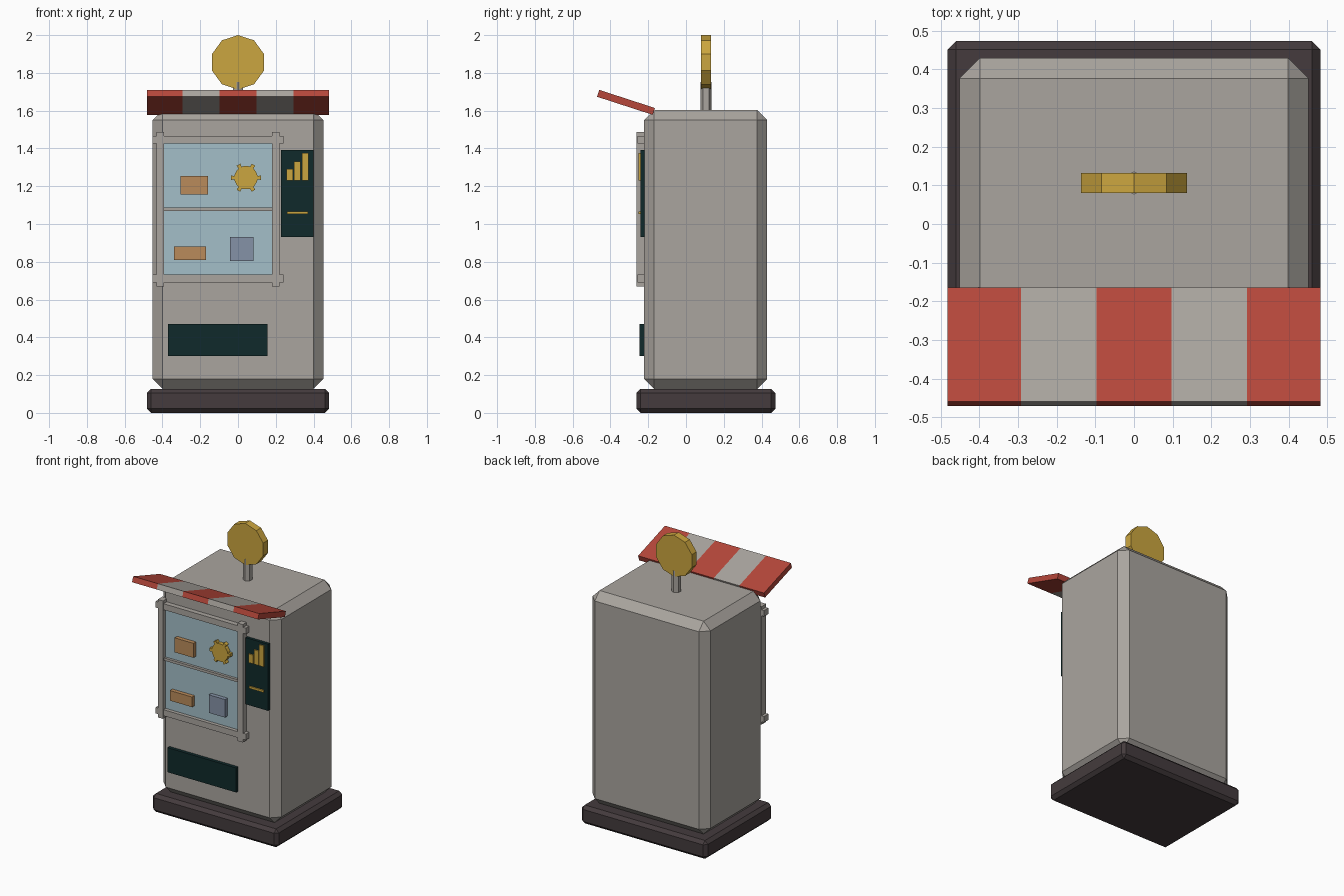
import bpy
import bmesh
from math import cos, sin, pi, radians
from mathutils import Matrix

cube = bpy.data.objects.get("Cube")
if cube:
    bpy.data.objects.remove(cube, do_unlink=True)


def material(name, r, g, b):
    m = bpy.data.materials.new(name)
    m.use_nodes = True
    m.diffuse_color = (r, g, b, 1)
    m.node_tree.nodes["Principled BSDF"].inputs["Base Color"].default_value = (r, g, b, 1)
    return m


grey = material("warm grey", 0.40, 0.375, 0.345)
dark = material("charcoal", 0.058, 0.044, 0.047)
red = material("awning red", 0.47, 0.063, 0.043)
gold = material("gold", 0.60, 0.38, 0.05)
panel = material("dark teal", 0.005, 0.023, 0.024)
glass = material("pale blue", 0.37, 0.52, 0.58)
brown = material("tan brown", 0.49, 0.26, 0.105)
slate = material("slate blue", 0.235, 0.29, 0.385)


def finish(name, bm, mat):
    bmesh.ops.recalc_face_normals(bm, faces=bm.faces)
    mesh = bpy.data.meshes.new(name)
    bm.to_mesh(mesh)
    bm.free()
    mesh.materials.append(mat)
    ob = bpy.data.objects.new(name, mesh)
    bpy.context.collection.objects.link(ob)
    return ob


def box(name, mat, x, y, z, bevel=0):
    """Box from (min, max) pairs, with an optional chamfer."""
    bm = bmesh.new()
    bmesh.ops.create_cube(bm, size=1)
    for v in bm.verts:
        v.co = [lo + (hi - lo) * (c + 0.5) for c, (lo, hi) in zip(v.co, (x, y, z))]
    if bevel:
        bmesh.ops.bevel(bm, geom=bm.edges[:], offset=bevel, segments=1, affect='EDGES')
    return finish(name, bm, mat)


def prism(name, mat, points, y0, y1):
    """Extrude an outline in the xz plane from y0 to y1."""
    bm = bmesh.new()
    face = bm.faces.new([bm.verts.new((px, y0, pz)) for px, pz in points])
    new = bmesh.ops.extrude_face_region(bm, geom=[face])["geom"]
    for v in new:
        if isinstance(v, bmesh.types.BMVert):
            v.co.y = y1
    return finish(name, bm, mat)


# Plinth and chamfered cabinet
box("plinth", dark, (-0.483, 0.483), (-0.263, 0.473), (0, 0.127), 0.022)
box("cabinet", grey, (-0.452, 0.452), (-0.222, 0.43), (0.127, 1.603), 0.053)

# Display window with crossed frame bars and a shelf
box("window_glass", glass, (-0.40, 0.19), (-0.232, -0.21), (0.72, 1.43))
for side, x in (("right", -0.432), ("left", 0.18)):
    box(f"frame_post_{side}", grey, (x, x + 0.04), (-0.262, -0.21), (0.67, 1.488))
for level, z in (("lower", 0.69), ("upper", 1.425)):
    box(f"frame_rail_{level}", grey, (-0.452, 0.24), (-0.257, -0.21), (z, z + 0.042))
box("shelf", grey, (-0.392, 0.18), (-0.25, -0.21), (1.07, 1.088))

# Goods in the window
FRONT = (-0.26, -0.225)
box("upper_parcel", brown, (-0.305, -0.16), FRONT, (1.155, 1.255))
box("lower_parcel", brown, (-0.34, -0.17), FRONT, (0.81, 0.88))
box("square_tin", slate, (-0.042, 0.082), FRONT, (0.805, 0.93))
gear = []
for tooth in range(6):
    for offset, radius in ((-19, 0.062), (-9, 0.062), (-8, 0.08), (8, 0.08), (9, 0.062), (19, 0.062)):
        a = radians(tooth * 60 + offset)
        gear.append((0.042 + radius * cos(a), 1.245 + radius * sin(a)))
prism("gear", gold, gear, *FRONT)

# Control panel with rising bars, and the delivery slot
box("control_panel", panel, (0.228, 0.40), (-0.242, -0.21), (0.93, 1.392))
for i, top in enumerate((1.29, 1.33, 1.375)):
    x = 0.256 + i * 0.041
    box(f"panel_bar_{i + 1}", gold, (x, x + 0.035), (-0.251, -0.235), (1.23, top))
box("panel_line", gold, (0.26, 0.37), (-0.251, -0.235), (1.052, 1.067))
box("delivery_slot", panel, (-0.37, 0.157), (-0.245, -0.21), (0.30, 0.47))

# Striped awning, rising towards the front
tilt = Matrix.Rotation(radians(-18), 4, 'X')
edges = (-0.483, -0.293, -0.097, 0.097, 0.293, 0.483)
for i in range(5):
    stripe = box(f"awning_stripe_{i + 1}", grey if i % 2 else red,
                 edges[i:i + 2], (-0.155, 0.155), (-0.019, 0.019))
    stripe.data.transform(Matrix.Translation((0, -0.318, 1.644)) @ tilt)

# Sign on a six-sided pole
bm = bmesh.new()
bmesh.ops.create_cone(bm, cap_ends=True, segments=6, radius1=0.03, radius2=0.03, depth=0.17,
                      matrix=Matrix.Translation((0, 0.106, 1.667)))
finish("sign_pole", bm, grey)
prism("sign_disc", gold,
      [(0.144 * sin(i * pi / 5), 1.856 + 0.144 * cos(i * pi / 5)) for i in range(10)], 0.08, 0.132)
